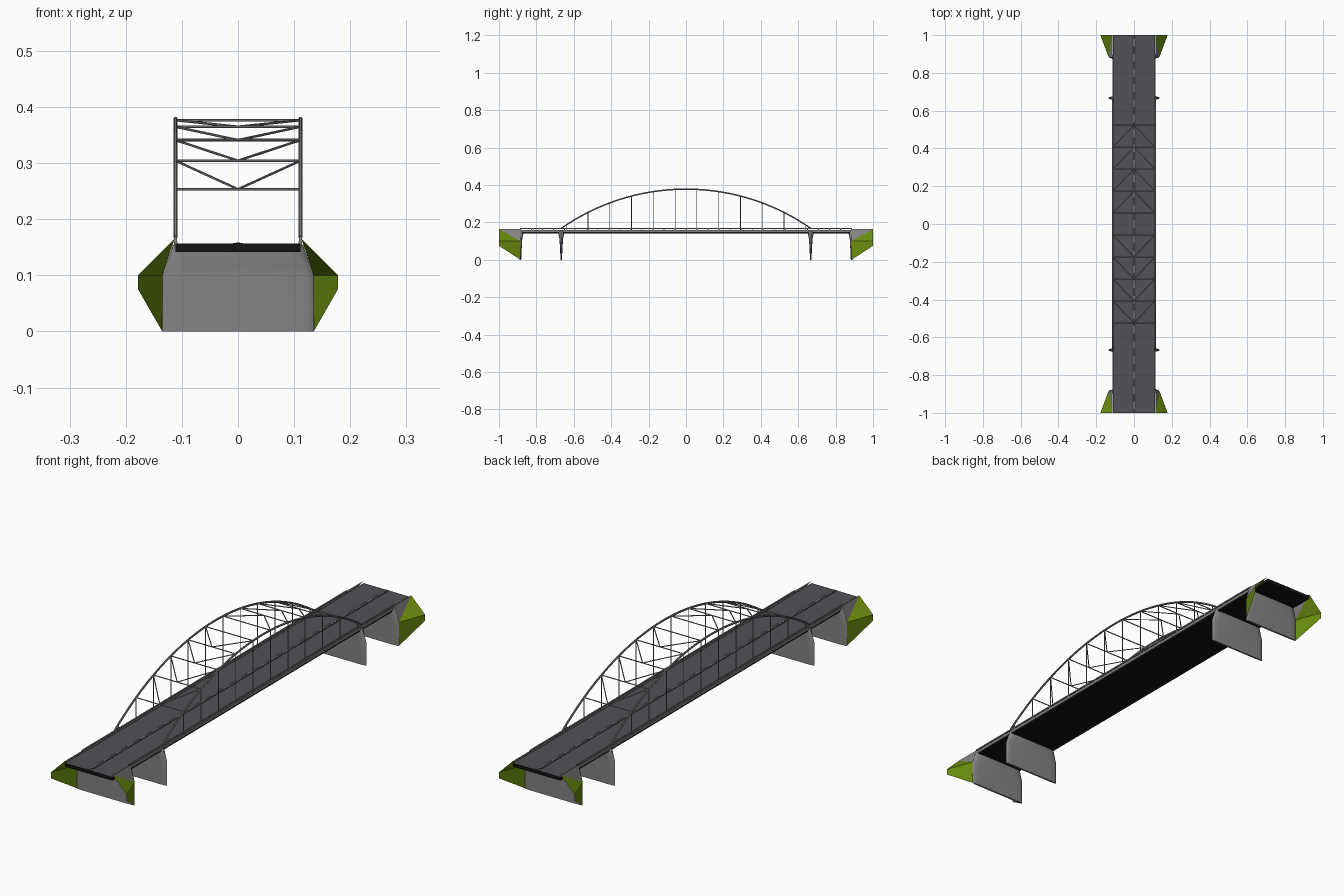
import bpy, bmesh, math
from mathutils import Vector

if "Cube" in bpy.data.objects:
    bpy.data.objects.remove(bpy.data.objects["Cube"])


def material(name, rgb):
    m = bpy.data.materials.new(name)
    m.diffuse_color = (*rgb, 1)
    m.use_nodes = True
    m.node_tree.nodes["Principled BSDF"].inputs["Base Color"].default_value = m.diffuse_color
    return m


CONCRETE = material("concrete grey", (0.24, 0.24, 0.24))
STEEL = material("steel grey", (0.23, 0.23, 0.23))
ASPHALT = material("asphalt grey", (0.085, 0.083, 0.092))
BLACK = material("underside black", (0.006, 0.006, 0.006))
MARKING = material("lane marking", (0.15, 0.15, 0.15))
MEDIAN = material("median dark", (0.045, 0.044, 0.05))
GRASS = material("grass green", (0.15, 0.27, 0.005))

HALF_SPAN, TOP, RADIUS, ARCH_X = 0.667, 0.378, 1.165, 0.1115
NODES = [0.058 + 0.1165 * k for k in range(6)]


def finish(name, bm, mats, smooth=False):
    bmesh.ops.recalc_face_normals(bm, faces=bm.faces)
    me = bpy.data.meshes.new(name)
    bm.to_mesh(me)
    bm.free()
    for m in mats:
        me.materials.append(m)
    ob = bpy.data.objects.new(name, me)
    bpy.context.collection.objects.link(ob)
    if smooth:
        bpy.ops.object.select_all(action='DESELECT')
        ob.select_set(True)
        bpy.context.view_layer.objects.active = ob
        bpy.ops.object.shade_smooth_by_angle(angle=math.radians(40))
    return ob


def add_box(bm, x0, x1, y0, y1, z0, z1):
    vs = bmesh.ops.create_cube(bm, size=1)["verts"]
    for v in vs:
        v.co = Vector((x1 if v.co.x > 0 else x0, y1 if v.co.y > 0 else y0,
                       z1 if v.co.z > 0 else z0))


def add_rod(bm, a, b, r, sides=6):
    a, b = Vector(a), Vector(b)
    d = b - a
    vs = bmesh.ops.create_cone(bm, cap_ends=True, segments=sides, radius1=r,
                               radius2=r, depth=d.length)["verts"]
    q = d.to_track_quat('Z', 'Y')
    for v in vs:
        v.co = q @ v.co + (a + b) / 2


def arch_z(y):
    return TOP - RADIUS + math.sqrt(RADIUS ** 2 - y * y)


def loft(bm, rings):
    rows = [[bm.verts.new(p) for p in ring] for ring in rings]
    n = len(rows[0])
    for lo, hi in zip(rows, rows[1:]):
        for i in range(n):
            bm.faces.new((lo[i], lo[(i + 1) % n], hi[(i + 1) % n], hi[i]))
    bm.faces.new(rows[0])
    bm.faces.new(rows[-1])


# deck slab: asphalt on top, black elsewhere
bm = bmesh.new()
add_box(bm, -0.111, 0.111, -1, 1, 0.142, 0.157)
deck = finish("deck", bm, [BLACK, ASPHALT])
for f in deck.data.polygons:
    f.material_index = 1 if f.normal.z > 0.5 else 0

# median strip and dashes
bm = bmesh.new()
add_box(bm, -0.009, 0.009, -1, 1, 0.157, 0.158)
finish("median_strip", bm, [MEDIAN])
bm = bmesh.new()
for k in range(25):
    y = -0.96 + 0.08 * k
    add_box(bm, -0.004, 0.004, y - 0.02, y + 0.02, 0.158, 0.1588)
finish("lane_dashes", bm, [MARKING])

# edge girders and guard rails with posts
bm = bmesh.new()
for s in (-1, 1):
    x = s * 0.111
    add_box(bm, x - 0.003, x + 0.003, -0.888, 0.888, 0.148, 0.16)
    add_box(bm, x - 0.0025, x + 0.0025, -0.888, 0.888, 0.164, 0.169)
    for k in range(31):
        y = -0.885 + 0.059 * k
        add_box(bm, x - 0.002, x + 0.002, y - 0.002, y + 0.002, 0.158, 0.166)
finish("edge_girders", bm, [STEEL])

# piers: thin walls with rounded ends, widening under the deck
PLAN = [(1, 0), (0.97, 0.5), (0.9, 0.8), (0.75, 1)]
HALF_PLAN = PLAN + [(-x, t) for x, t in reversed(PLAN)]
OUTLINE = HALF_PLAN + [(x, -t) for x, t in reversed(HALF_PLAN[1:-1])]
LEVELS = [(0, 0.135, 0.004), (0.05, 0.135, 0.006), (0.1, 0.135, 0.009),
          (0.115, 0.13, 0.01), (0.148, 0.118, 0.018), (0.154, 0.116, 0.018)]


def pier(name, y):
    bm = bmesh.new()
    loft(bm, [[(hx * u, y + ht * t, z) for u, t in OUTLINE]
              for z, hx, ht in LEVELS])
    finish(name, bm, [CONCRETE], smooth=True)


for label, s in (("front", -1), ("back", 1)):
    pier(label + "_pier", s * HALF_SPAN)
    pier(label + "_abutment_wall", s * 0.885)

    # embankment slopes and concrete side triangles
    bm = bmesh.new()
    for m in (-1, 1):
        pts = dict(a=(.113, 1, .165), b=(.178, 1, .1), c=(.178, 1, .075),
                   d=(.135, .885, 0), e=(.135, .885, .1), f=(.113, .885, .165))
        v = {k: bm.verts.new((m * p[0], s * p[1], p[2])) for k, p in pts.items()}
        bm.faces.new([v[k] for k in "abe"])
        bm.faces.new([v[k] for k in "bcde"])
        bm.faces.new([v[k] for k in "aef"]).material_index = 1
    finish(label + "_embankment", bm, [GRASS, CONCRETE])

# arch ribs
for label, s in (("left", -1), ("right", 1)):
    bm = bmesh.new()
    rings = []
    for k in range(41):
        y = -HALF_SPAN + 2 * HALF_SPAN * k / 40
        ang = math.asin(y / RADIUS)
        ring = []
        for j in range(8):
            t = math.tau * (j + 0.5) / 8
            r = 0.0042 * math.sin(t)
            ring.append((s * ARCH_X + 0.0042 * math.cos(t),
                         y + r * math.sin(ang), arch_z(y) + r * math.cos(ang)))
        rings.append(ring)
    loft(bm, rings)
    finish(label + "_arch", bm, [STEEL], smooth=True)

    # hangers
    bm = bmesh.new()
    for y in NODES:
        for d in (-1, 1):
            add_rod(bm, (s * ARCH_X, d * y, 0.152),
                    (s * ARCH_X, d * y, arch_z(y)), 0.0018)
    finish(label + "_hangers", bm, [STEEL], smooth=True)

# cross beams and V bracing between the arches
bm = bmesh.new()
for d in (-1, 1):
    for k, y in enumerate(NODES[:5]):
        z = arch_z(y)
        add_rod(bm, (-ARCH_X, d * y, z), (ARCH_X, d * y, z), 0.0024)
        if k < 4:
            y2 = NODES[k + 1]
            for s in (-1, 1):
                add_rod(bm, (s * ARCH_X, d * y, z), (0, d * y2, arch_z(y2)), 0.0022)
finish("wind_bracing", bm, [STEEL], smooth=True)
